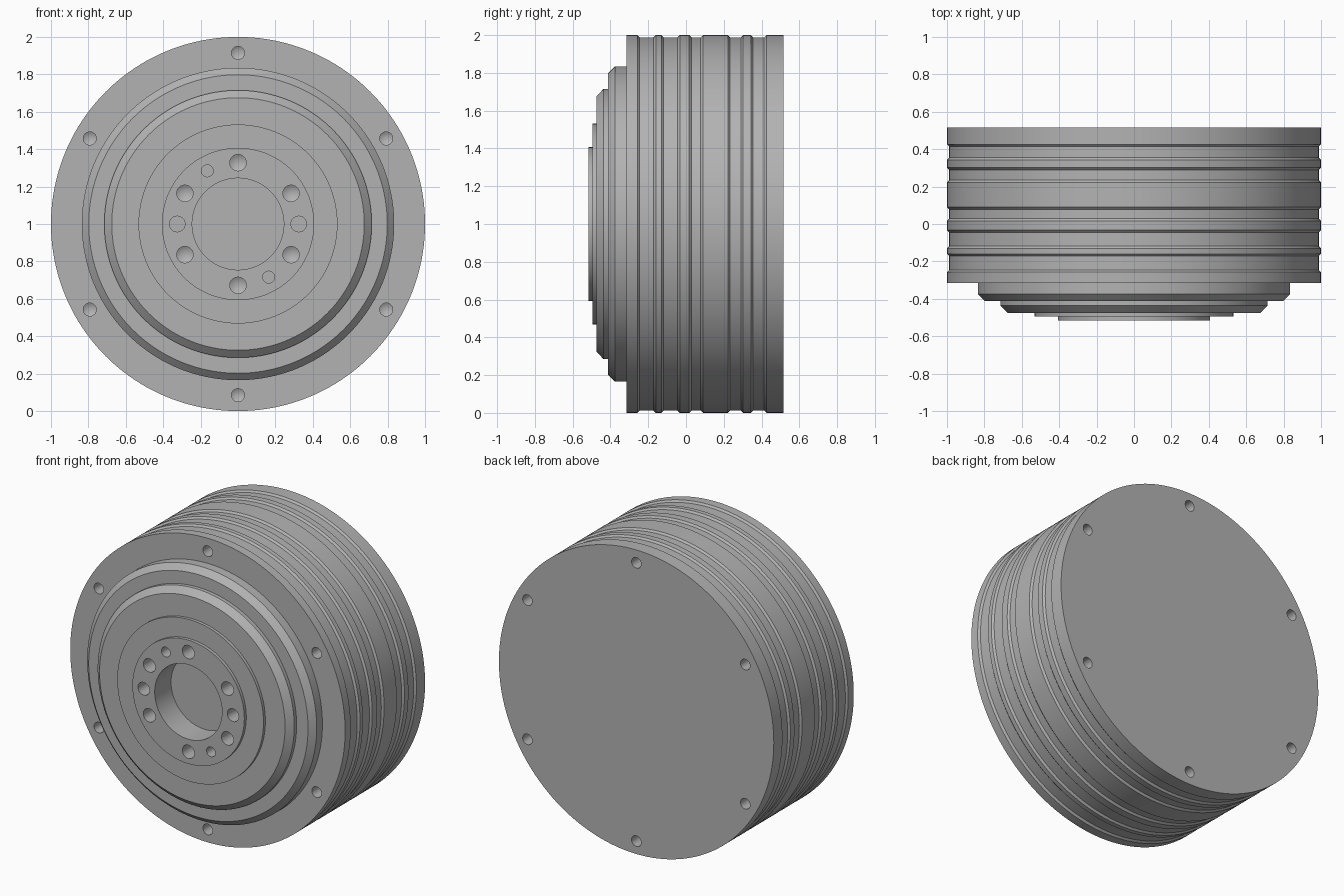
import bpy, bmesh, math
from mathutils import Matrix, Vector

cube = bpy.data.objects.get("Cube")
if cube:
    bpy.data.objects.remove(cube, do_unlink=True)

FRONT, FLANGE, BACK = -0.516, -0.315, 0.516
SEGMENTS = 160

grey = bpy.data.materials.new("satin grey metal")
grey.use_nodes = True
grey.diffuse_color = (0.45, 0.45, 0.45, 1)
grey.node_tree.nodes["Principled BSDF"].inputs["Base Color"].default_value = (0.45, 0.45, 0.45, 1)


def make_object(name, bm):
    bmesh.ops.recalc_face_normals(bm, faces=bm.faces)
    mesh = bpy.data.meshes.new(name)
    bm.to_mesh(mesh)
    bm.free()
    mesh.materials.append(grey)
    obj = bpy.data.objects.new(name, mesh)
    bpy.context.collection.objects.link(obj)
    return obj


def lathe(bm, profile, segments, centre):
    """Turn (radius, y) points round an axis along y; cap open ends, close zero radii."""
    rings = []
    for r, y in profile:
        if r == 0:
            rings.append([bm.verts.new(centre + Vector((0, y, 0)))])
            continue
        ring = []
        for i in range(segments):
            a = math.tau * i / segments
            ring.append(bm.verts.new(centre + Vector((r * math.sin(a), y, r * math.cos(a)))))
        rings.append(ring)
    for a, b in zip(rings, rings[1:]):
        for i in range(segments):
            j = (i + 1) % segments
            if len(b) == 1:
                bm.faces.new((a[i], a[j], b[0]))
            else:
                bm.faces.new((a[i], a[j], b[j], b[i]))
    for ring in (rings[0], rings[-1]):
        if len(ring) > 1:
            bm.faces.new(ring)


# Housing: recessed bore, stepped hub, then a drum with shallow grooves
profile = [(0.245, FRONT + 0.17), (0.245, FRONT), (0.407, FRONT), (0.407, -0.495),
           (0.532, -0.495), (0.532, -0.475), (0.675, -0.475), (0.715, -0.437),
           (0.715, -0.412), (0.798, -0.412), (0.835, -0.375), (0.835, FLANGE),
           (1.0, FLANGE)]
DEPTH = 0.012
for start, end in [(-0.257, -0.16), (-0.13, -0.033), (0.017, 0.09),
                   (0.222, 0.302), (0.343, 0.426)]:
    profile += [(1, start), (1 - DEPTH, start + DEPTH), (1 - DEPTH, end - DEPTH), (1, end)]
profile.append((1, BACK))
bm = bmesh.new()
lathe(bm, profile, SEGMENTS, Vector((0, 0, 1)))
housing = make_object("housing", bm)

# Hole cutters
holes = bmesh.new()


def drill(angle, distance, radius, face_y, depth, pointed=True, direction=1):
    a = math.radians(angle)
    centre = Vector((distance * math.sin(a), face_y, 1 + distance * math.cos(a)))
    points = [(radius, -0.03 * direction), (radius, depth * direction)]
    if pointed:
        points.append((0, (depth + radius * 0.6) * direction))
    lathe(holes, points, 24, centre)


for k in range(6):
    angle = 60 * k
    drill(angle, 0.915, 0.035, FLANGE, 0.12)                  # flange screw holes
    drill(angle, 0.915, 0.035, BACK, 0.12, direction=-1)      # rear screw holes
    drill(angle, 0.328, 0.044, FRONT, 0.1)                    # hub bolt holes
for side in (0, 180):
    drill(90 + side, 0.325, 0.042, FRONT, 0.1, pointed=False)     # large dowel holes
    drill(-30 + side, 0.328, 0.032, FRONT, 0.1, pointed=False)    # small dowel holes

cutter = make_object("hole_cutter", holes)
cutter.hide_render = True

cut = housing.modifiers.new("holes", "BOOLEAN")
cut.operation = "DIFFERENCE"
cut.solver = "EXACT"
cut.object = cutter

# Apply the holes, then smooth the turned surfaces
bpy.ops.object.select_all(action="DESELECT")
housing.select_set(True)
bpy.context.view_layer.objects.active = housing
bpy.ops.object.modifier_apply(modifier="holes")
bpy.data.objects.remove(cutter, do_unlink=True)
bpy.ops.object.shade_smooth_by_angle(angle=math.radians(25))
